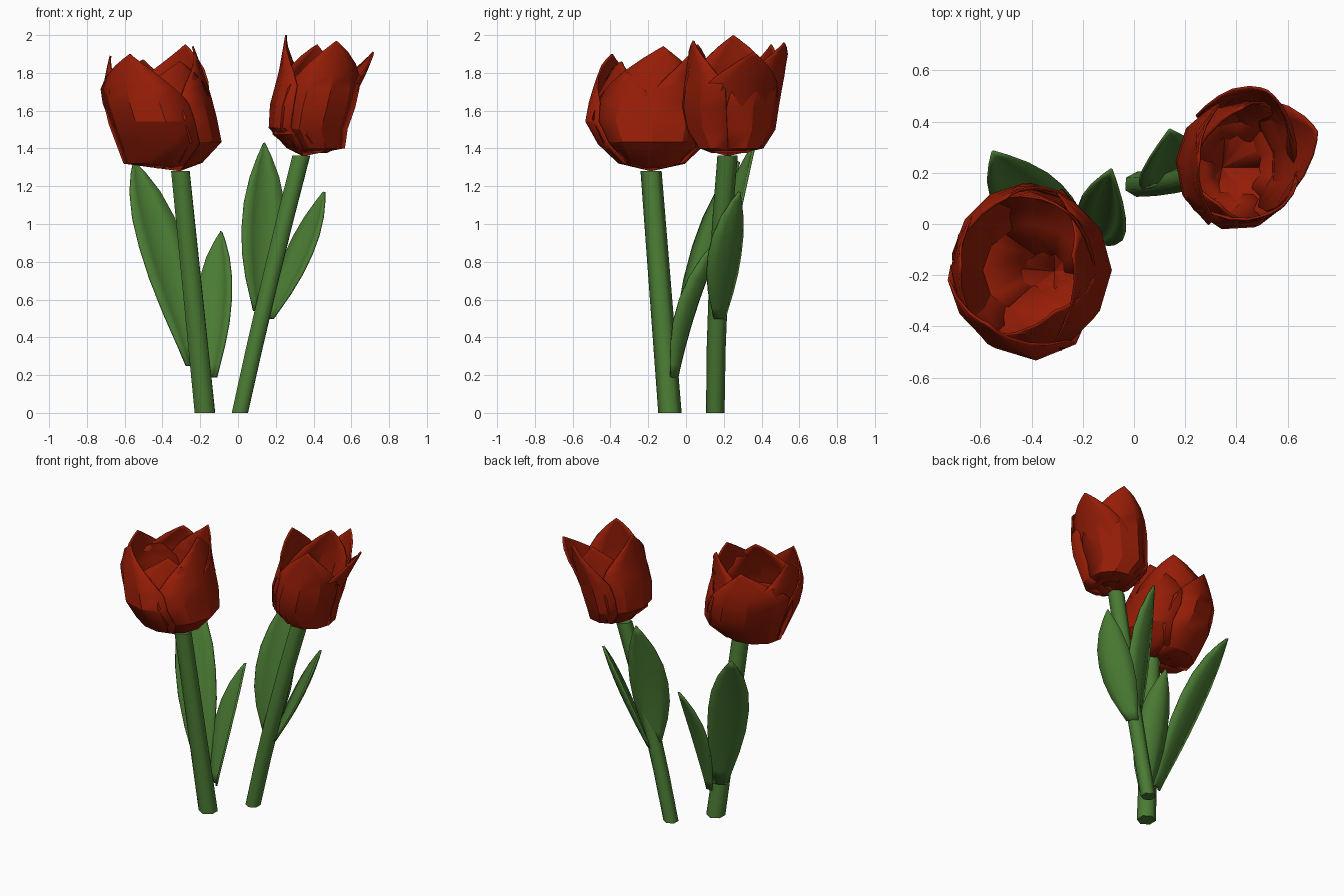
import bpy, bmesh, math
from mathutils import Vector

if "Cube" in bpy.data.objects:
    bpy.data.objects.remove(bpy.data.objects["Cube"])


def material(name, rgb):
    m = bpy.data.materials.new(name)
    m.diffuse_color = (*rgb, 1)
    m.use_nodes = True
    m.node_tree.nodes["Principled BSDF"].inputs["Base Color"].default_value = m.diffuse_color
    return m


RED = material("petal red", (0.30, 0.012, 0.002))
GREEN = material("leaf green", (0.07, 0.2, 0.034))


def grid_object(name, rows, mat, closed=False, thick=0.0, angle=35):
    """Skin rows of points into one mesh; closed rows become a capped tube."""
    bm = bmesh.new()
    vs = [[bm.verts.new(p) for p in r] for r in rows]
    n = len(rows[0])
    for a, b in zip(vs, vs[1:]):
        for i in range(n if closed else n - 1):
            j = (i + 1) % n
            bm.faces.new((a[i], a[j], b[j], b[i]))
    if closed:
        bm.faces.new(vs[0][::-1])
        bm.faces.new(vs[-1])
    bmesh.ops.remove_doubles(bm, verts=bm.verts, dist=0.0005)
    bmesh.ops.recalc_face_normals(bm, faces=bm.faces)
    me = bpy.data.meshes.new(name)
    bm.to_mesh(me)
    bm.free()
    me.materials.append(mat)
    ob = bpy.data.objects.new(name, me)
    bpy.context.collection.objects.link(ob)
    if thick:
        s = ob.modifiers.new("thickness", "SOLIDIFY")
        s.thickness = thick
        s.offset = 0
    bpy.ops.object.select_all(action='DESELECT')
    ob.select_set(True)
    bpy.context.view_layer.objects.active = ob
    bpy.ops.object.shade_smooth_by_angle(angle=math.radians(angle))
    return ob


def curve_point(a, m, b, t):
    """Quadratic curve that passes through m half way."""
    a, m, b = Vector(a), Vector(m), Vector(b)
    c = 2 * m - (a + b) / 2
    return a * (1 - t) ** 2 + c * 2 * t * (1 - t) + b * t * t


def stem(name, a, m, b, r0, r1):
    rows = []
    for k in range(5):
        t = k / 4
        c, r = curve_point(a, m, b, t), r0 + (r1 - r0) * t
        rows.append([c + Vector((r * math.cos(i * math.pi / 3 + 0.5),
                                 r * math.sin(i * math.pi / 3 + 0.5), 0)) for i in range(6)])
    grid_object(name, rows, GREEN, closed=True, angle=62)


def leaf(name, base, mid, tip, half, out, cup):
    """Pointed leaf; half is the half-width vector, out points away from the stem."""
    half, out = Vector((*half, 0)), Vector((*out, 0))
    profile = [(0, .34), (.08, .5), (.2, .75), (.35, .95), (.5, 1), (.65, .92),
               (.8, .66), (.92, .31), (1, .02)]
    rows = []
    for t, w in profile:
        c = curve_point(base, mid, tip, t)
        rows.append([c + half * (w * u) + out * (cup * w * (0.5 - abs(u)))
                     for u in (-1, -.5, 0, .5, 1)])
    grid_object(name, rows, GREEN, thick=0.014, angle=60)


def ring_point(rings, z, ang, scale):
    """Point on the bulb outline at a height and direction."""
    z = min(max(z, rings[0][0]), rings[-1][0])
    for p, q in zip(rings, rings[1:]):
        if z <= q[0]:
            f = (z - p[0]) / (q[0] - p[0])
            cx, cy, rx, ry = [p[i] + (q[i] - p[i]) * f for i in range(1, 5)]
            return Vector((cx + rx * scale * math.cos(ang), cy + ry * scale * math.sin(ang), 0))


def petal(name, rings, az, tip, inner):
    az, tip = math.radians(az), Vector(tip)
    scale, z0 = (0.94, rings[0][0] + 0.015) if inner else (1.0, rings[0][0])
    pull = tip - ring_point(rings, tip.z, az, scale)
    pull.z = 0
    rows = []
    for v in (0, .065, .23, .42, .58, .7, .8, .9, .96, 1):
        taper = 1 - (max(0, v - 0.52) / 0.48) ** 1.5
        ease = max(0, (v - 0.45) / 0.55) ** 1.3
        z = z0 + (tip.z - z0) * v
        row = []
        for u in (-1, -.5, 0, .5, 1):
            # one edge sits slightly further out, so neighbours overlap in a spiral
            p = ring_point(rings, z, az + u * taper * math.radians(66), scale + 0.014 * u * taper)
            p += pull * ease
            p.z = z
            row.append(p)
        rows.append(row)
    grid_object(name, rows, RED, thick=0.01, angle=28)


# Bulb outlines: height, centre x, centre y, radius x, radius y
left_rings = [(1.285, -.31, -.185, .002, .002), (1.32, -.40, -.18, .20, .17),
              (1.43, -.365, -.18, .275, .285), (1.55, -.40, -.185, .285, .345),
              (1.69, -.435, -.175, .295, .325), (1.80, -.435, -.17, .275, .30),
              (1.95, -.43, -.16, .24, .27)]
right_rings = [(1.365, .345, .22, .002, .002), (1.39, .42, .235, .14, .16),
               (1.48, .365, .235, .20, .23), (1.65, .40, .23, .225, .26),
               (1.78, .44, .25, .22, .25), (2.0, .49, .27, .22, .24)]

# Petals: direction, tip position, inner layer or not
left_petals = [(240, (-.57, -.39, 1.90), False), (0, (-.24, -.12, 1.94), False),
               (120, (-.50, .10, 1.87), False), (180, (-.675, -.16, 1.89), True),
               (300, (-.31, -.34, 1.86), True), (60, (-.28, .06, 1.95), True)]
right_petals = [(290, (.52, .04, 1.97), False), (177, (.255, .25, 2.0), False),
                (62, (.52, .52, 1.96), False), (15, (.715, .36, 1.91), True),
                (236, (.33, .08, 1.80), True), (118, (.42, .45, 1.95), True)]
for side, rings, petals in (("left", left_rings, left_petals),
                            ("right", right_rings, right_petals)):
    for i, (az, tip, inner) in enumerate(petals):
        petal(f"{side}_petal_{i + 1}", rings, az, tip, inner)

# Stems, ending just under the bulbs
stem("left_stem", (-.175, -.085, 0), (-.24, -.135, .64), (-.305, -.185, 1.281), .062, .056)
stem("right_stem", (.01, .155, 0), (.165, .172, .68), (.335, .22, 1.362), .049, .054)

# Leaves
leaf("left_big_leaf", (-.235, -.05, .25), (-.41, .11, .88), (-.55, .28, 1.33), (.12, .055), (-.5, .9), .04)
leaf("left_small_leaf", (-.14, -.055, .19), (-.11, .04, .60), (-.09, .21, .96), (.09, -.05), (.6, .8), .06)
leaf("right_big_leaf", (.12, .18, .54), (.13, .235, .98), (.14, .365, 1.43), (.115, .05), (-.4, .9), .04)
leaf("right_small_leaf", (.165, .18, .50), (.335, .215, .84), (.455, .28, 1.17), (.07, -.085), (.8, .6), .04)
